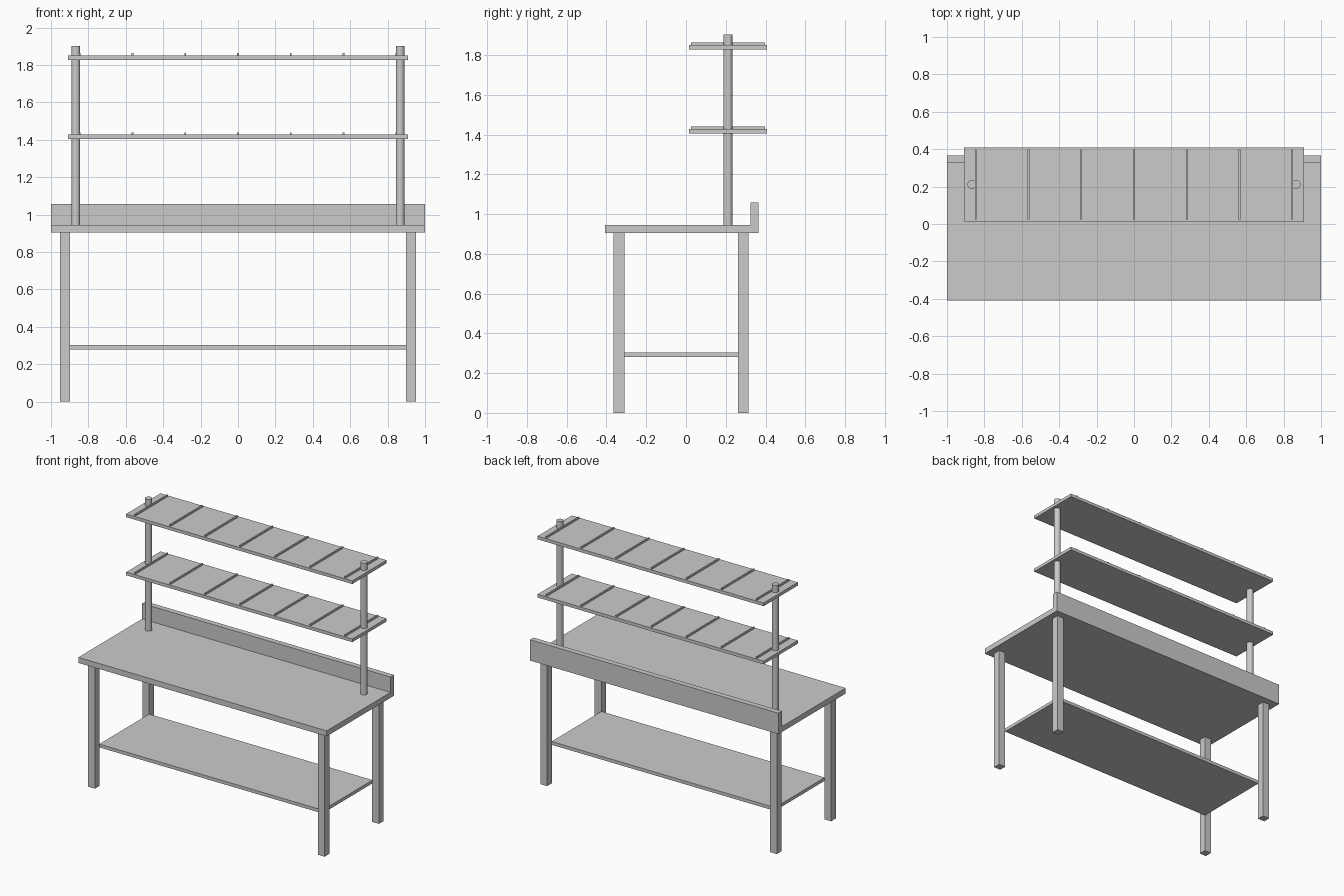
import bpy

if "Cube" in bpy.data.objects:
    bpy.data.objects.remove(bpy.data.objects["Cube"])


def box(name, x0, x1, y0, y1, z0, z1):
    """Box given by its extents."""
    bpy.ops.mesh.primitive_cube_add(
        size=1, location=((x0 + x1) / 2, (y0 + y1) / 2, (z0 + z1) / 2))
    ob = bpy.context.object
    ob.name = name
    ob.scale = (x1 - x0, y1 - y0, z1 - z0)
    bpy.ops.object.transform_apply(location=False, rotation=False, scale=True)
    return ob


TOP_BOTTOM, TOP = 0.905, 0.945

# Worktop and upstand along the back edge
box("worktop", -1, 1, -0.408, 0.364, TOP_BOTTOM, TOP)
box("backsplash", -1, 1, 0.325, 0.365, TOP_BOTTOM, 1.057)

# Four square legs
for side, x in (("left", -0.925), ("right", 0.925)):
    for end, y in (("front", -0.337), ("back", 0.288)):
        box(f"{end}_{side}_leg", x - 0.027, x + 0.027,
            y - 0.027, y + 0.027, 0, TOP_BOTTOM)

# Lower shelf fitted between the legs
box("lower_shelf", -0.899, 0.899, -0.311, 0.262, 0.28, 0.304)

# Round posts rising from the worktop through the overhead shelves
POST_TOP = 1.903
for side, x in (("left", -0.867), ("right", 0.867)):
    bpy.ops.mesh.primitive_cylinder_add(
        vertices=32, radius=0.0235, depth=POST_TOP - TOP,
        location=(x, 0.211, (POST_TOP + TOP) / 2))
    bpy.context.object.name = f"{side}_post"
    bpy.ops.object.shade_smooth_by_angle()

# Two overhead shelves, each with seven divider ribs
for level, z in (("middle", 1.405), ("upper", 1.828)):
    box(f"{level}_shelf", -0.91, 0.91, 0.014, 0.408, z, z + 0.023)
    for i in range(7):
        x = (i - 3) * 0.282
        box(f"{level}_rib_{i + 1}", x - 0.005, x + 0.005,
            0.024, 0.398, z + 0.02, z + 0.035)
